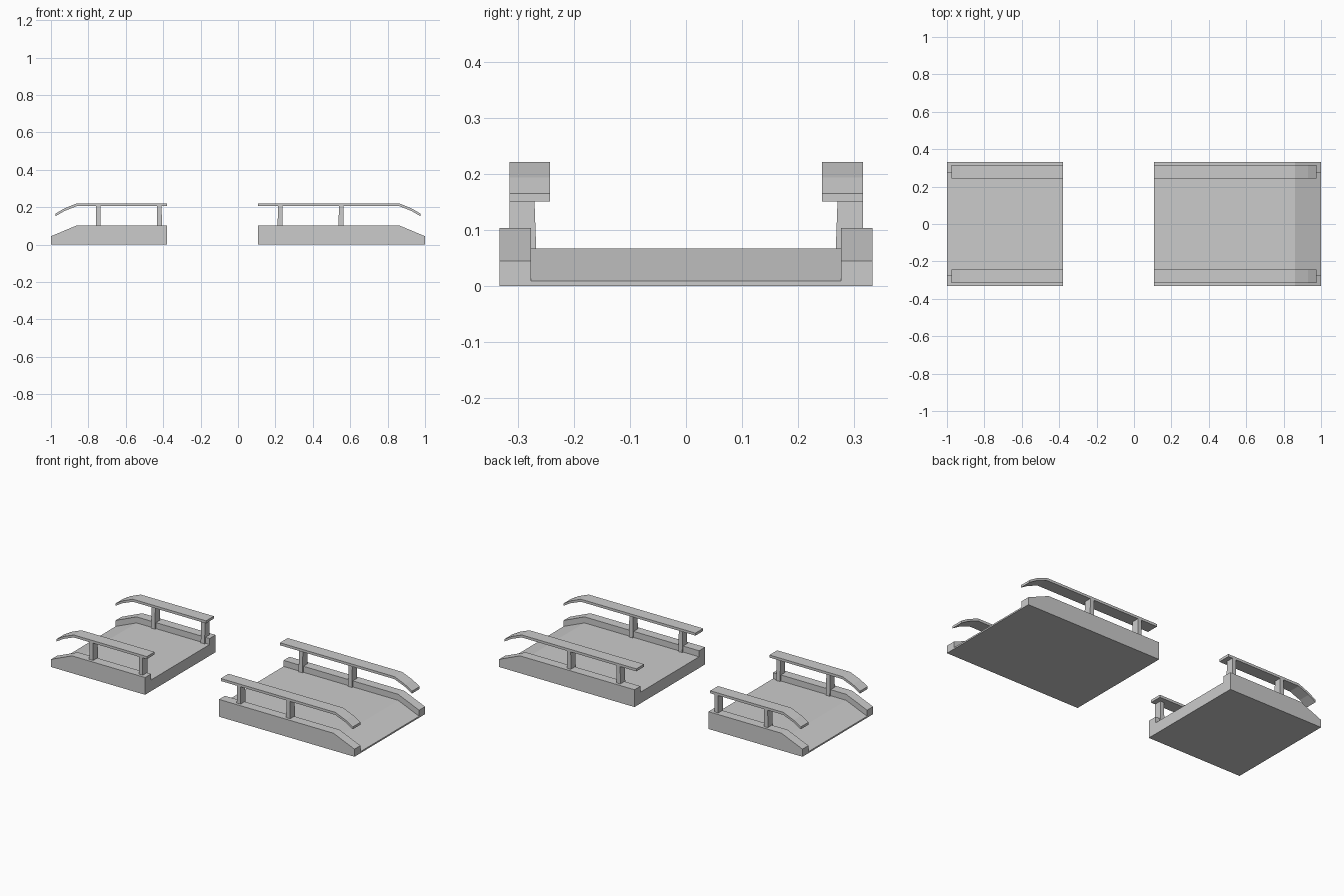
import bpy, bmesh

if "Cube" in bpy.data.objects:
    bpy.data.objects.remove(bpy.data.objects["Cube"])


def loft(name, rings, mirror_y=False):
    """Skin a row of matching rings and cap both ends."""
    bm = bmesh.new()
    loops = [[bm.verts.new(p) for p in ring] for ring in rings]
    for a, b in zip(loops, loops[1:]):
        n = len(a)
        for i in range(n):
            j = (i + 1) % n
            bm.faces.new((a[i], a[j], b[j], b[i]))
    bm.faces.new(loops[0])
    bm.faces.new(loops[-1])
    bmesh.ops.recalc_face_normals(bm, faces=bm.faces)
    mesh = bpy.data.meshes.new(name)
    bm.to_mesh(mesh)
    bm.free()
    obj = bpy.data.objects.new(name, mesh)
    bpy.context.collection.objects.link(obj)
    if mirror_y:
        mod = obj.modifiers.new("mirror", 'MIRROR')
        mod.use_axis = (False, True, False)
    return obj


def deck_ring(x, deck_z, curb_z):
    """U-shaped cross-section: flat deck between two raised curbs."""
    outer, inner = 0.332, 0.276
    return [(x, -outer, 0), (x, outer, 0), (x, outer, curb_z), (x, inner, curb_z),
            (x, inner, deck_z), (x, -inner, deck_z), (x, -inner, curb_z), (x, -outer, curb_z)]


def rail_ring(x, top, bottom):
    return [(x, 0.242, bottom), (x, 0.315, bottom), (x, 0.315, top), (x, 0.242, top)]


def post_ring(x, half, y_in, z):
    return [(x - half, y_in, z), (x + half, y_in, z), (x + half, 0.315, z), (x - half, 0.315, z)]


def bridge_half(label, sign, inner_x, posts):
    # deck with curbs, sloping down to the outer end
    loft(label + "_deck", [deck_ring(sign * x, d, c) for x, d, c in
                           [(inner_x, 0.067, 0.103), (0.862, 0.067, 0.103), (1.0, 0.009, 0.045)]])
    # handrails bending down at the outer end
    loft(label + "_handrail", [rail_ring(sign * x, t, b) for x, t, b in
                               [(inner_x, 0.221, 0.206), (0.862, 0.221, 0.206),
                                (0.93, 0.193, 0.179), (0.977, 0.165, 0.151)]], True)
    # slightly tapered rail posts
    for i, x in enumerate(posts):
        loft(f"{label}_post_{i + 1}", [post_ring(sign * x, 0.013, 0.267, 0.067),
                                       post_ring(sign * x, 0.012, 0.272, 0.207)], True)


bridge_half("left", -1, 0.38, (0.747, 0.42))
bridge_half("right", 1, 0.107, (0.225, 0.551))
